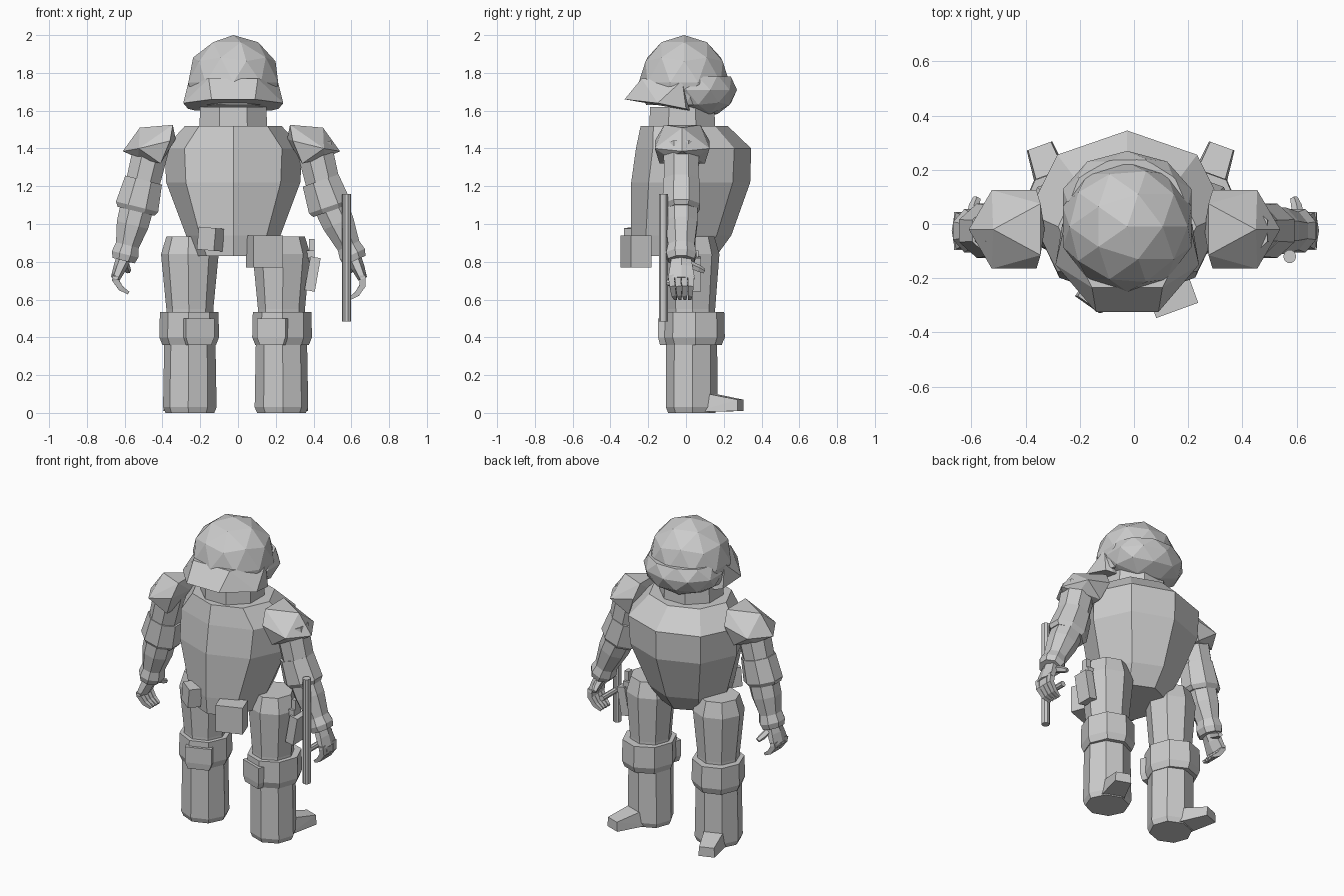
import bpy, bmesh, math
from mathutils import Vector, Matrix

if "Cube" in bpy.data.objects:
    bpy.data.objects.remove(bpy.data.objects["Cube"])


def finish(name, bm):
    bmesh.ops.recalc_face_normals(bm, faces=bm.faces)
    me = bpy.data.meshes.new(name)
    bm.to_mesh(me)
    bm.free()
    ob = bpy.data.objects.new(name, me)
    bpy.context.collection.objects.link(ob)
    return ob


def loft(name, secs, n=8, phase=0.0, flat=False, mat=Matrix()):
    """Skin n-sided rings; each section is (x, y, z, half width, half depth)."""
    bm = bmesh.new()
    ang = [2 * math.pi * (i + phase) / n for i in range(n)]
    mx = max(abs(math.cos(a)) for a in ang)
    my = max(abs(math.sin(a)) for a in ang)
    pts = [Vector(s[:3]) for s in secs]
    rings = []
    for i, s in enumerate(secs):
        t = (pts[min(i + 1, len(pts) - 1)] - pts[max(i - 1, 0)]).normalized()
        if flat:
            t = Vector((0, 0, 1))
        ref = Vector((0, 1, 0)) if abs(t.y) < 0.7 else Vector((1, 0, 0))
        u = ref.cross(t).normalized()
        v = t.cross(u)
        rings.append([bm.verts.new(mat @ (pts[i] + u * math.cos(a) / mx * s[3]
                                          + v * math.sin(a) / my * s[4])) for a in ang])
    for a, b in zip(rings, rings[1:]):
        for i in range(n):
            j = (i + 1) % n
            bm.faces.new((a[i], a[j], b[j], b[i]))
    bm.faces.new(rings[0])
    bm.faces.new(rings[-1])
    return finish(name, bm)


def hull(name, pts, mat=Matrix()):
    bm = bmesh.new()
    for p in pts:
        bm.verts.new(mat @ Vector(p))
    res = bmesh.ops.convex_hull(bm, input=bm.verts)
    junk = [g for g in res["geom_interior"] if isinstance(g, bmesh.types.BMVert)]
    bmesh.ops.delete(bm, geom=junk, context='VERTS')
    bmesh.ops.dissolve_limit(bm, angle_limit=0.02, verts=bm.verts, edges=bm.edges)
    return finish(name, bm)


def ball(name, c, r, cuts):
    """Faceted sphere trimmed by horizontal planes (z, side to remove)."""
    bm = bmesh.new()
    bmesh.ops.create_icosphere(bm, subdivisions=2, radius=1,
                               matrix=Matrix.Translation(c) @ Matrix.Diagonal((*r, 1)))
    for z, side in cuts:
        bmesh.ops.bisect_plane(bm, geom=bm.verts[:] + bm.edges[:] + bm.faces[:],
                               plane_co=(0, 0, z), plane_no=(0, 0, side), clear_outer=True)
        bmesh.ops.holes_fill(bm, edges=[e for e in bm.edges if e.is_boundary])
    return finish(name, bm)


def box(name, c, size, rot=(0, 0, 0)):
    bm = bmesh.new()
    m = Matrix.Translation(c)
    for a, k in zip(rot, 'XYZ'):
        m = m @ Matrix.Rotation(math.radians(a), 4, k)
    bmesh.ops.create_cube(bm, size=1, matrix=m @ Matrix.Diagonal((*size, 1)))
    return finish(name, bm)


CX = -0.025

# Barrel torso, neck collar
loft("torso", [(CX, -0.06, 0.83, 0.20, 0.22), (CX, -0.025, 0.94, 0.25, 0.265),
               (CX, 0.025, 1.22, 0.355, 0.315), (CX, 0.04, 1.40, 0.365, 0.305),
               (CX, -0.01, 1.52, 0.255, 0.23)], 8, flat=True)
loft("neck", [(CX, -0.02, 1.50, 0.18, 0.175), (CX, -0.02, 1.62, 0.175, 0.17)], 8, 0.5, True)

# Helmet dome and rear neck guard
ball("helmet_dome", (CX, -0.01, 1.75), (0.25, 0.24, 0.25), [(1.63, -1)])
ball("helmet_neck_guard", (CX, 0.065, 1.71), (0.25, 0.205, 0.15), [(1.78, 1)])

# Flared helmet brim
brim = []
for s in (1, -1):
    brim += [(CX + s * 0.13, -0.235, 1.77), (CX + s * 0.115, -0.325, 1.66),
             (CX + s * 0.265, -0.15, 1.64), (CX + s * 0.235, -0.02, 1.76),
             (CX + s * 0.24, 0.0, 1.61), (CX + s * 0.2, 0.02, 1.60)]
hull("helmet_brim", brim)

# Shoulder pads
pad = [(0.45, -0.02, 1.51), (0.54, -0.02, 1.385), (0.26, -0.02, 1.45)]
for s in (1, -1):
    pad += [(0.455, -0.02 + s * 0.145, 1.40), (0.29, -0.02 + s * 0.145, 1.44),
            (0.275, -0.02 + s * 0.095, 1.525), (0.34, -0.02 + s * 0.12, 1.32),
            (0.46, -0.02 + s * 0.07, 1.35)]
hull("shoulder_pad_right", pad)
hull("shoulder_pad_left", [(-0.07 - x, y, z) for x, y, z in pad])

# Arms: upper arm, elbow band, forearm, hand with curled fingers and thumb
arms = {"right": (1, (0.40, 1.42), (0.465, 1.15), (0.61, 0.83), 0.0),
        "left": (-1, (-0.455, 1.42), (-0.52, 1.15), (-0.60, 0.83), 0.03)}
AY = -0.025
for side, (s, sh, el, wr, lift) in arms.items():
    S, E, W = (Vector((p[0], AY, p[1])) for p in (sh, el, wr))
    up, fo = (E - S).normalized(), (W - E).normalized()
    loft("upper_arm_" + side, [(*S, 0.095, 0.095), (*(E - up * 0.07), 0.09, 0.09),
                               (*(E + up * 0.03), 0.09, 0.08)], 8, 0.5)
    mid = (up + fo).normalized()
    loft("elbow_band_" + side, [(*(E - mid * 0.085), 0.10, 0.095),
                                (*(E + mid * 0.06), 0.115, 0.10),
                                (*(E + mid * 0.085), 0.10, 0.085)], 8, 0.5)
    loft("forearm_" + side, [(*E, 0.09, 0.085), (*(E + fo * 0.16), 0.085, 0.085),
                             (*(W - fo * 0.06), 0.062, 0.07), (*(W - fo * 0.01), 0.072, 0.08),
                             (*(W + fo * 0.025), 0.06, 0.07)], 8, 0.5)
    hx, hz = W.x, W.z
    loft("palm_" + side, [(hx, AY, hz, 0.04, 0.05), (hx + s * 0.025, AY, hz - 0.06, 0.035, 0.06),
                          (hx + s * 0.05, AY, hz - 0.12, 0.025, 0.07)], 6)
    for i in range(4):
        y = AY - 0.055 + i * 0.036
        loft(f"finger_{side}_{i + 1}", [
            (hx + s * 0.048, y, hz - 0.10, 0.016, 0.016),
            (hx + s * 0.05, y * 0.9, hz - 0.155 + lift, 0.016, 0.015),
            (hx + s * 0.02, y * 0.8, hz - 0.20 + lift, 0.014, 0.013),
            (hx - s * 0.02, y * 0.7, hz - 0.225 + lift, 0.008, 0.008)], 4, 0.5)
    loft("thumb_" + side, [(hx, AY + 0.03, hz - 0.04, 0.022, 0.022),
                           (hx - s * 0.01, AY + 0.09, hz - 0.065, 0.02, 0.02),
                           (hx - s * 0.02, AY + 0.12, hz - 0.08, 0.014, 0.014)], 5)

# Legs: thigh, knee cuff, knee plate, boot and spur-like foot
for side, s in (("right", 1), ("left", -1)):
    place = Matrix.Translation((-0.0125 + s * 0.2425, 0.03, 0)) @ Matrix.Rotation(
        math.radians(-20 * s), 4, 'Z')
    loft("thigh_" + side, [(0, 0, 0.45, 0.115, 0.115), (0, 0, 0.55, 0.115, 0.115),
                           (0, 0, 0.84, 0.142, 0.135), (0, 0, 0.935, 0.115, 0.11)],
         8, 0.5, True, place)
    loft("knee_cuff_" + side, [(0, 0.01, 0.36, 0.13, 0.14), (0, 0.01, 0.40, 0.145, 0.155),
                               (0, 0.01, 0.535, 0.142, 0.152)], 8, 0.5, True, place)
    loft("knee_plate_" + side, [(0, -0.125, 0.36, 0.065, 0.03), (0, -0.125, 0.40, 0.08, 0.035),
                                (0, -0.125, 0.50, 0.08, 0.035)], 4, 0.5, True, place)
    loft("boot_" + side, [(0, 0, 0.0, 0.12, 0.115), (0, 0, 0.03, 0.132, 0.125),
                          (0, 0, 0.40, 0.125, 0.125)], 8, 0.5, True, place)
    foot = []
    for k in (1, -1):
        foot += [(k * 0.075, 0.05, 0.005), (k * 0.06, 0.09, 0.105), (k * 0.045, 0.18, 0.08),
                 (k * 0.05, 0.275, 0.01), (k * 0.045, 0.275, 0.07)]
    hull("foot_" + side, foot, place)

# Belt pouches
box("pouch_right", (0.14, -0.265, 0.855), (0.165, 0.115, 0.17), (0, 0, 20))
box("pouch_left", (-0.145, -0.265, 0.92), (0.11, 0.08, 0.12), (0, 5, -35))

# Hip holster with grip
box("holster", (0.395, 0.03, 0.735), (0.055, 0.10, 0.18), (0, 10, 0))
box("holster_grip", (0.39, 0.03, 0.86), (0.03, 0.04, 0.12))
box("holster_strap", (0.375, 0.03, 0.84), (0.06, 0.07, 0.04))

# Baton held beside the right arm
loft("baton", [(0.575, -0.12, 0.485, 0.024, 0.024), (0.575, -0.12, 1.16, 0.024, 0.024)], 10)
loft("baton_handle", [(0.575, -0.12, 0.69, 0.018, 0.018), (0.575, 0.04, 0.69, 0.018, 0.018)], 8)
